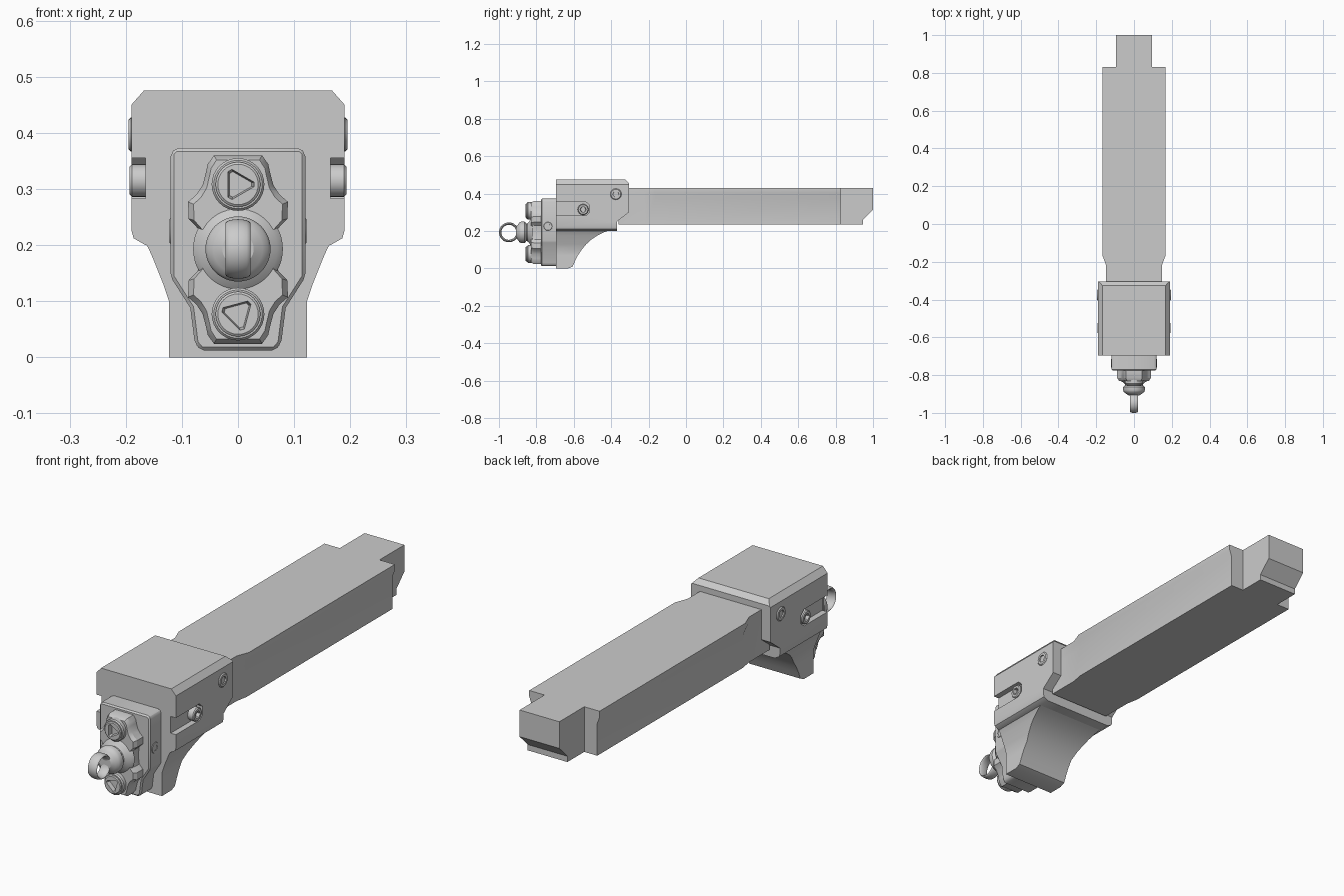
import bpy, bmesh
from math import sin, cos, pi, radians
from mathutils import Vector, Matrix

if "Cube" in bpy.data.objects:
    bpy.data.objects.remove(bpy.data.objects["Cube"])


def finish(ob, angle=30):
    bpy.ops.object.select_all(action='DESELECT')
    ob.select_set(True)
    bpy.context.view_layer.objects.active = ob
    bpy.ops.object.shade_smooth_by_angle(angle=radians(angle))
    return ob


def loft(name, rings, matrix=None, closed=False):
    """Skin a list of equal-length point rings; cap the ends unless closed."""
    bm = bmesh.new()
    rows = [[bm.verts.new(p) for p in ring] for ring in rings]
    n = len(rows[0])
    pairs = list(zip(rows, rows[1:])) + ([(rows[-1], rows[0])] if closed else [])
    for a, b in pairs:
        for i in range(n):
            j = (i + 1) % n
            bm.faces.new((a[i], a[j], b[j], b[i]))
    if not closed:
        bm.faces.new(rows[0])
        bm.faces.new(rows[-1])
    if matrix:
        bm.transform(matrix)
    bmesh.ops.recalc_face_normals(bm, faces=bm.faces)
    mesh = bpy.data.meshes.new(name)
    bm.to_mesh(mesh)
    bm.free()
    ob = bpy.data.objects.new(name, mesh)
    bpy.context.collection.objects.link(ob)
    return ob


def prism(name, pts, axis, lo, hi):
    place = (lambda p, v: (v, p[0], p[1])) if axis == 'x' else (lambda p, v: (p[0], v, p[1]))
    return loft(name, [[place(p, v) for p in pts] for v in (lo, hi)])


def mirrored(half):
    return half + [(-x, z) for x, z in reversed(half)]


def aim(loc, direction):
    q = Vector(direction).to_track_quat('Z', 'Y')
    return Matrix.Translation(loc) @ q.to_matrix().to_4x4()


def lathe(name, profile, loc, direction, n=32, closed=False):
    rings = [[(r * cos(2 * pi * i / n), r * sin(2 * pi * i / n), h) for i in range(n)]
             for r, h in profile]
    return loft(name, rings, aim(loc, direction), closed)


def apply_mod(ob, mod):
    bpy.context.view_layer.objects.active = ob
    bpy.ops.object.modifier_apply(modifier=mod.name)


def boolean(ob, cutter, operation='DIFFERENCE'):
    cutter.hide_render = True
    mod = ob.modifiers.new("bool", 'BOOLEAN')
    mod.object, mod.operation, mod.solver = cutter, operation, 'EXACT'
    apply_mod(ob, mod)
    bpy.data.objects.remove(cutter)


def bevel(ob, width, segments=1):
    mod = ob.modifiers.new("bevel", 'BEVEL')
    mod.width, mod.segments, mod.limit_method = width, segments, 'ANGLE'
    apply_mod(ob, mod)


def bolt(name, profile, loc, direction, angles, radius, depth):
    """Turned bolt head with a polygonal socket."""
    ob = lathe(name, profile, loc, direction)
    top = profile[-1][1]
    cut = loft("socket_cutter", [[(s * cos(a), s * sin(a), h) for a in map(radians, angles)]
                                 for s, h in ((radius * .85, top - depth), (radius, top),
                                              (radius * 1.05, top + .01))], aim(loc, direction))
    boolean(ob, cut)
    return finish(ob)


# Long bar: narrow neck, then an overhanging upper edge above a slimmer lower side
def bar_ring(y, upper, lower):
    half = [(lower, .235), (lower, .373), (upper, .405), (upper, .43)]
    return [(x, y, z) for x, z in mirrored(half)]


finish(loft("bar", [bar_ring(-.36, .147, .147), bar_ring(-.22, .147, .147),
                    bar_ring(-.165, .168, .157), bar_ring(.83, .168, .157)]))

# Narrow bar tip with undercut end
finish(prism("bar_tip", [(.82, .235), (.945, .235), (.945, .26), (1, .315), (1, .43), (.82, .43)],
             'x', -.095, .095))

# Housing: front outline crossed with side outline, then slots cut in both sides
housing = prism("housing", mirrored([(.165, .2), (.186, .212), (.19, .226), (.19, .45), (.168, .475)]),
                'y', -.695, -.305)
side = prism("side_cutter", [(-.72, .19), (-.37, .19), (-.37, .25), (-.305, .3), (-.305, .455),
                             (-.325, .475), (-.325, .5), (-.72, .5)], 'x', -.3, .3)
boolean(housing, side, 'INTERSECT')
for s in (-1, 1):
    slot = prism("slot_cutter", [(-.75, .283), (-.535, .283), (-.515, .3), (-.515, .337),
                                 (-.535, .355), (-.75, .355)], 'x', *sorted((s * .165, s * .25)))
    boolean(housing, slot)
finish(housing)

# Lower pylon: flares sideways and backwards towards the housing
levels = [(0, .123, -.63), (.01, .123, -.606), (.04, .123, -.593), (.07, .123, -.578),
          (.1, .123, -.558), (.13, .133, -.533), (.155, .143, -.505), (.175, .151, -.475),
          (.195, .16, -.435), (.208, .168, -.395), (.216, .174, -.37), (.24, .174, -.37)]
finish(loft("lower_pylon", [[(-w, -.695, z), (w, -.695, z), (w, b, z), (-w, b, z)]
                            for z, w, b in levels]))

# Front mounting plate
plate = prism("front_plate", mirrored([(.066, .012), (.077, .025), (.085, .088), (.12, .143),
                                       (.12, .364), (.111, .373)]), 'y', -.775, -.69)
bevel(plate, .006)
finish(plate)

# Scalloped flange with chamfered front
quarter = [(.068, .015), (.071, .037), (.088, .055), (.089, .085), (.074, .098), (.063, .115),
           (.057, .138), (.054, .152), (.043, .168)]
outline = mirrored([(x, -z) for x, z in reversed(quarter)] + quarter)
finish(loft("flange", [[(x * s, y, .192 + z * t) for x, z in outline]
                       for y, s, t in ((-.77, 1, 1), (-.815, 1, 1), (-.83, .89, .95))]))

# Central boss with a waist, and the eye ring in front of it
finish(lathe("boss", [(.08, .82), (.07, .832), (.058, .838), (.048, .847), (.047, .854), (.053, .858),
                      (.058, .864), (.058, .88), (.054, .889), (.044, .897), (.028, .908)],
             (0, 0, .193), (0, -1, 0), 48))
ring = [(.0465 + .0065 * cos(a), .022 * sin(a)) for a in [2 * pi * i / 16 for i in range(16)]]
finish(lathe("eye_ring", ring, (0, -.947, .193), (1, 0, 0), 48, True), 50)

# Two large front bolts with triangular sockets
triangle = [-8, 8, 112, 128, 232, 248]
for name, z, turn in (("upper_bolt", .308, 0), ("lower_bolt", .077, 165)):
    bolt(name, [(.047, 0), (.047, .03), (.043, .035), (.04, .035), (.04, .039), (.036, .042)],
         (0, -.815, z), (0, -1, 0), [a + turn for a in triangle], .029, .018)

# Hex-socket screws on both sides: rear, slot and plate
for s, label in ((-1, "left"), (1, "right")):
    for part, x, y, z, r in (("rear", .195, -.375, .397, .03), ("slot", .193, -.55, .315, .029),
                             ("plate", .122, -.738, .225, .025)):
        bolt(f"{part}_screw_{label}", [(r, -.045), (r, -.004), (r - .004, 0)],
             (s * x, y, z), (s, 0, 0), range(0, 360, 60), r * .58, .015)
